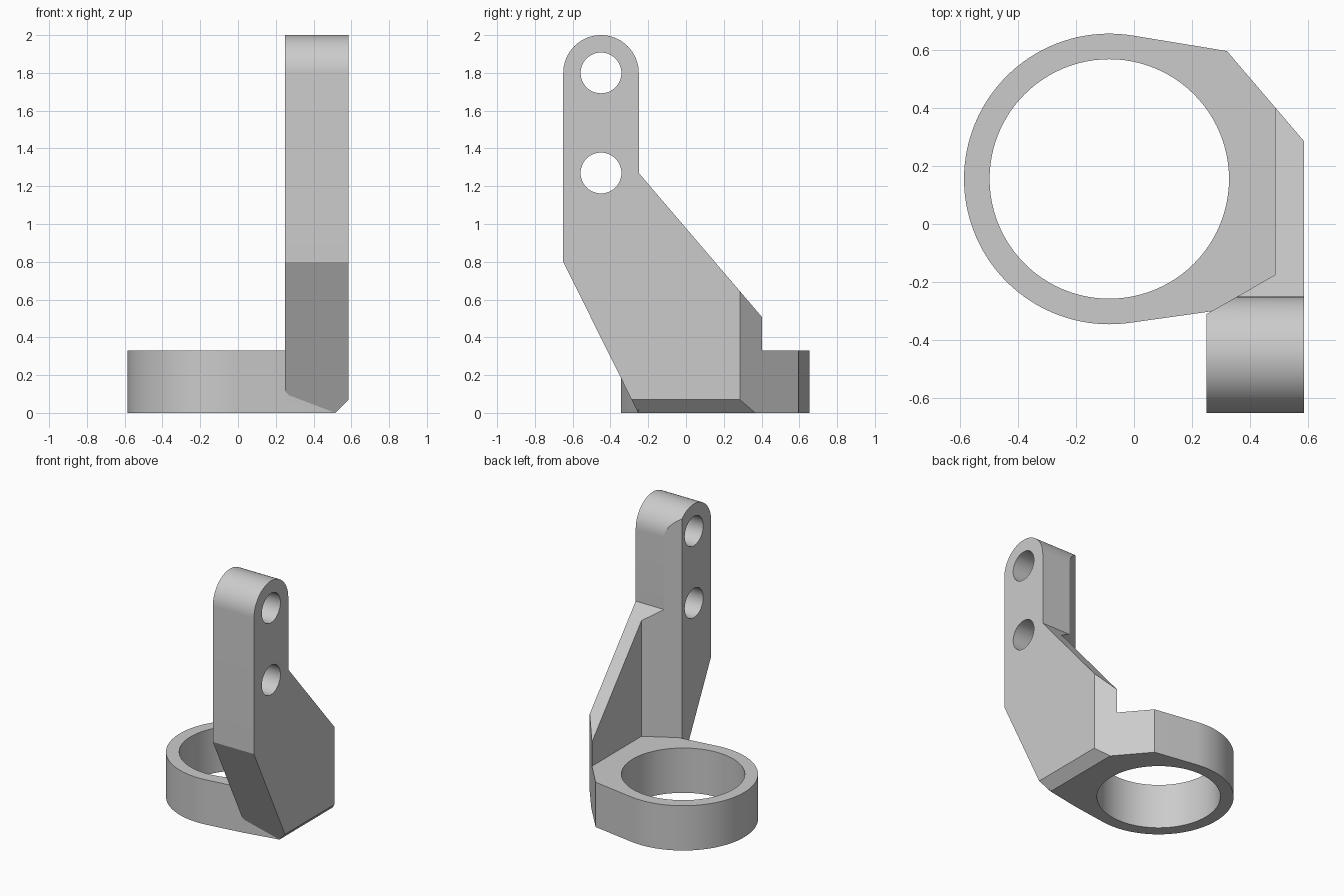
import bpy
import bmesh
from math import cos, sin, radians

cube = bpy.data.objects.get("Cube")
if cube:
    bpy.data.objects.remove(cube, do_unlink=True)


def prism(name, points, axis, low, high):
    """Extrude a flat outline along x, y or z."""
    place = {
        "x": lambda a, b: (low, a, b),
        "y": lambda a, b: (a, low, b),
        "z": lambda a, b: (a, b, low),
    }[axis]
    bm = bmesh.new()
    face = bm.faces.new([bm.verts.new(place(a, b)) for a, b in points])
    new = bmesh.ops.extrude_face_region(bm, geom=[face])["geom"]
    shift = [high - low if axis == k else 0 for k in "xyz"]
    bmesh.ops.translate(bm, vec=shift,
                        verts=[v for v in new if isinstance(v, bmesh.types.BMVert)])
    bmesh.ops.recalc_face_normals(bm, faces=bm.faces)
    mesh = bpy.data.meshes.new(name)
    bm.to_mesh(mesh)
    bm.free()
    obj = bpy.data.objects.new(name, mesh)
    bpy.context.collection.objects.link(obj)
    return obj


def arc(cx, cy, r, start, end, steps):
    angles = [radians(start + (end - start) * i / steps) for i in range(steps + 1)]
    return [(cx + r * cos(a), cy + r * sin(a)) for a in angles]


def circle(cx, cy, r, steps):
    return arc(cx, cy, r, 0, 360, steps)[:-1]


def combine(target, tool, operation):
    """Apply an exact boolean and discard the tool."""
    mod = target.modifiers.new("combine", "BOOLEAN")
    mod.operation = operation
    mod.solver = "EXACT"
    mod.object = tool
    bpy.ops.object.select_all(action="DESELECT")
    bpy.context.view_layer.objects.active = target
    target.select_set(True)
    bpy.ops.object.modifier_apply(modifier=mod.name)
    bpy.data.objects.remove(tool, do_unlink=True)


# Ring base, with tangent sides running out to the bracket
ring_x, ring_y = -0.085, 0.155
outline = arc(ring_x, ring_y, 0.5, 80.7, 278.1, 72)
outline += [(0.25, -0.303), (0.515, -0.253), (0.65, -0.228), (0.65, 0.541)]
bracket = prism("ring_bracket", outline, "z", 0, 0.33)

# Upright: side profile limited to an L-shaped footprint
profile = arc(-0.45, 1.8, 0.2, 180, 0, 36)
profile += [(-0.25, 1.27), (0.45, 0.4515), (0.45, 0.2), (-0.2, 0.15),
            (-0.2555, 0.005), (-0.65, 0.8)]
upright = prism("upright", profile, "x", 0.1, 0.68)
footprint = [(0.25, -0.7), (0.72, -0.7), (0.72, 0.6),
             (0.485, 0.6), (0.485, -0.175), (0.25, -0.31)]
combine(upright, prism("footprint", footprint, "z", -0.2, 2.2), "INTERSECT")
combine(bracket, upright, "UNION")

# Outer side with its bottom chamfer, then the slanted back corner
side = [(0.585, 2.3), (0.585, 0.07), (0.415, -0.1), (1, -0.1), (1, 2.3)]
combine(bracket, prism("side_cut", side, "y", -1, 1), "DIFFERENCE")
corner = [(0.055, 0.905), (0.85, -0.025), (1, 1)]
combine(bracket, prism("corner_cut", corner, "z", -0.2, 2.2), "DIFFERENCE")

# Ring opening and the two bolt holes
combine(bracket, prism("ring_hole", circle(ring_x, ring_y, 0.412, 96), "z", -0.2, 0.6),
        "DIFFERENCE")
for z in (1.27, 1.8):
    combine(bracket, prism("bolt_hole", circle(-0.45, z, 0.108, 48), "x", 0, 1),
            "DIFFERENCE")

# Single grey finish
grey = bpy.data.materials.new("light_grey")
grey.use_nodes = True
colour = (0.6, 0.6, 0.6, 1)
grey.diffuse_color = colour
grey.node_tree.nodes["Principled BSDF"].inputs["Base Color"].default_value = colour
bracket.data.materials.clear()
bracket.data.materials.append(grey)
for poly in bracket.data.polygons:
    poly.material_index = 0

bpy.ops.object.select_all(action="DESELECT")
bpy.context.view_layer.objects.active = bracket
bracket.select_set(True)
bpy.ops.object.shade_smooth_by_angle(angle=radians(20))
